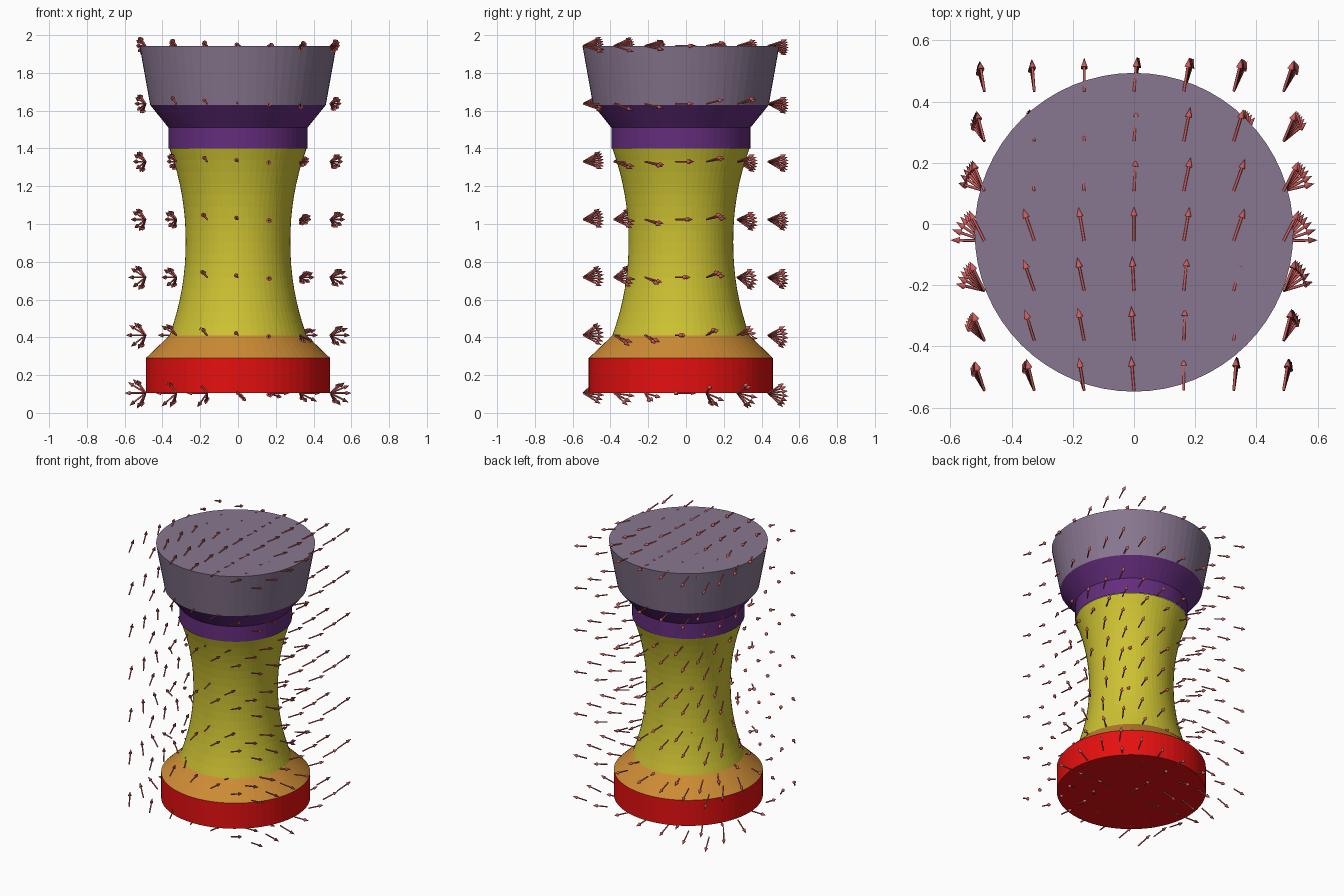
import bpy, bmesh, math
from mathutils import Matrix, Vector

cube = bpy.data.objects.get("Cube")
if cube:
    bpy.data.objects.remove(cube, do_unlink=True)

SIDES = 64
BODY_Y = -0.027
LENGTH = 0.112   # arrow length


def material(name, rgb):
    m = bpy.data.materials.new(name)
    m.use_nodes = True
    m.diffuse_color = (*rgb, 1)
    node = m.node_tree.nodes["Principled BSDF"]
    node.inputs["Base Color"].default_value = (*rgb, 1)
    node.inputs["Roughness"].default_value = 0.7
    return m


def add_object(name, bm, mat):
    mesh = bpy.data.meshes.new(name)
    bm.to_mesh(mesh)
    bm.free()
    mesh.materials.append(mat)
    obj = bpy.data.objects.new(name, mesh)
    bpy.context.collection.objects.link(obj)
    return obj


def lathe(name, profile, mat, cap_bottom=False, cap_top=False):
    """Turn a list of (radius, height) into a round shell."""
    bm = bmesh.new()
    rings = []
    for r, z in profile:
        angles = [math.tau * i / SIDES for i in range(SIDES)]
        rings.append([bm.verts.new((r * math.cos(a), BODY_Y + r * math.sin(a), z))
                      for a in angles])
    for low, high in zip(rings, rings[1:]):
        for i in range(SIDES):
            j = (i + 1) % SIDES
            bm.faces.new((low[i], low[j], high[j], high[i]))
    if cap_bottom:
        bm.faces.new(rings[0][::-1])
    if cap_top:
        bm.faces.new(rings[-1])
    return add_object(name, bm, mat)


red = material("red", (0.79, 0.005, 0.005))
orange = material("orange", (0.61, 0.262, 0.035))
yellow = material("yellow", (0.61, 0.54, 0.032))
purple = material("purple", (0.127, 0.026, 0.205))
mauve = material("grey_mauve", (0.25, 0.185, 0.28))
rose = material("rose_red", (0.61, 0.107, 0.107))

# Turned body, from the bottom up
waist = []
for i in range(17):
    t = i / 8 - 1
    waist.append((0.277 + 0.086 * abs(t) ** 2.1, 0.905 + 0.495 * t))

lathe("base_disc", [(0.488, 0.105), (0.488, 0.29)], red, cap_bottom=True)
lathe("base_slope", [(0.488, 0.29), (0.363, 0.41)], orange)
lathe("waisted_column", waist, yellow)
lathe("collar", [(0.368, 1.4), (0.368, 1.51), (0.465, 1.63)], purple)
lathe("flared_head", [(0.465, 1.63), (0.521, 1.943)], mauve, cap_top=True)


# Arrow grid around the body
def flow(x, y, h):
    """Direction of the arrow at a place; y from the grid middle, h from 0 to 1."""
    return Vector((x + 0.35 * y,
                   0.95 * h + 4.5 * y * y + 0.01,
                   3.5 * (x - 0.1) * y)).normalized()


def add_arrow(bm, tail, direction):
    turn = direction.to_track_quat('Z', 'Y').to_matrix().to_4x4()
    place = Matrix.Translation(tail) @ turn
    shaft = LENGTH * 0.72
    head = LENGTH - shaft
    bmesh.ops.create_cone(bm, cap_ends=True, segments=8, radius1=0.0045, radius2=0.0045,
                          depth=shaft, matrix=place @ Matrix.Translation((0, 0, shaft / 2)))
    bmesh.ops.create_cone(bm, cap_ends=True, segments=10, radius1=0.0115, radius2=0,
                          depth=head, matrix=place @ Matrix.Translation((0, 0, shaft + head / 2)))


bm = bmesh.new()
COUNT = 7
for i in range(COUNT):
    for j in range(COUNT):
        for k in range(COUNT):
            x = 0.163 * (i - 3)
            y = 0.163 * (j - 3)
            h = k / (COUNT - 1)
            tail = Vector((x, y - 0.055, 0.105 + 1.838 * h))
            add_arrow(bm, tail, flow(x, y, h))
arrows = add_object("flow_arrows", bm, rose)

# Smooth sides with sharp rims
bpy.ops.object.select_all(action='DESELECT')
arrows.select_set(True)
bpy.context.view_layer.objects.active = arrows
bpy.ops.object.shade_smooth_by_angle(angle=math.radians(50))
